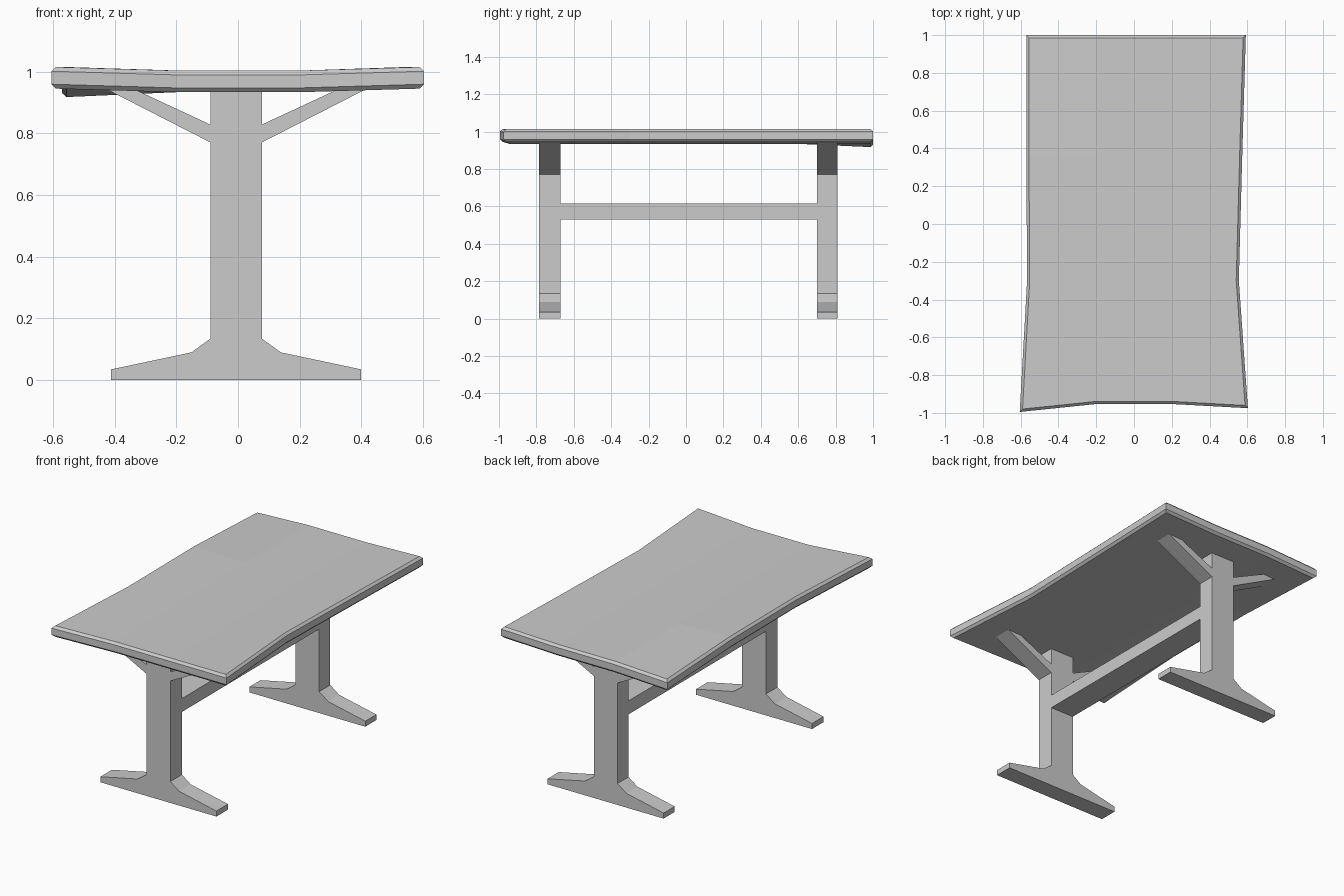
import bpy, bmesh

if "Cube" in bpy.data.objects:
    bpy.data.objects.remove(bpy.data.objects["Cube"])

CX = -0.006  # centre line of the supports


def finish(bm, name):
    bmesh.ops.recalc_face_normals(bm, faces=bm.faces[:])
    mesh = bpy.data.meshes.new(name)
    bm.to_mesh(mesh)
    bm.free()
    ob = bpy.data.objects.new(name, mesh)
    bpy.context.collection.objects.link(ob)
    return ob


def extrude_profile(name, half, y0, y1):
    """Mirror a half profile in x/z and extrude it along y."""
    pts = half + [(-x, z) for x, z in reversed(half)]
    bm = bmesh.new()
    face = bm.faces.new([bm.verts.new((CX + x, y0, z)) for x, z in pts])
    ext = bmesh.ops.extrude_face_region(bm, geom=[face])
    verts = [v for v in ext["geom"] if isinstance(v, bmesh.types.BMVert)]
    bmesh.ops.translate(bm, verts=verts, vec=(0, y1 - y0, 0))
    return finish(bm, name)


# Trestle supports: splayed foot, post and two diagonal braces in one profile
support = [(0.405, 0), (0.405, 0.035), (0.145, 0.09), (0.083, 0.135),
           (0.083, 0.77), (0.425, 0.945), (0.335, 0.945), (0.083, 0.828),
           (0.083, 0.945)]
extrude_profile("front_support", support, -0.785, -0.67)
extrude_profile("back_support", support, 0.70, 0.81)

# Stretcher between the posts
extrude_profile("stretcher", [(0.083, 0.53), (0.083, 0.615)], -0.67, 0.70)

# Worn tabletop: uneven slab, dished in the middle, one sagging back corner
rows = [
    [(-0.605, -0.995, 1.015), (-0.2, -0.953, 1.003), (0.2, -0.953, 1.003), (0.603, -0.975, 1.015)],
    [(-0.566, -0.3, 1.015), (-0.2, -0.3, 1.003), (0.2, -0.3, 1.003), (0.555, -0.3, 1.015)],
    [(-0.57, 0.36, 1.015), (-0.2, 0.36, 1.003), (0.2, 0.36, 1.003), (0.573, 0.36, 1.015)],
    [(-0.57, 1.0, 0.986), (-0.2, 1.0, 1.003), (0.2, 1.0, 1.003), (0.592, 1.0, 1.015)],
]
bm = bmesh.new()
grid = [[bm.verts.new(p) for p in row] for row in rows]
for j in range(3):
    for i in range(3):
        bm.faces.new((grid[j][i], grid[j][i + 1], grid[j + 1][i + 1], grid[j + 1][i]))
rim = [e for e in bm.edges if e.is_boundary]
ext = bmesh.ops.extrude_face_region(bm, geom=bm.faces[:], use_keep_orig=True)
low = [g for g in ext["geom"] if isinstance(g, bmesh.types.BMVert)]
bmesh.ops.translate(bm, verts=low, vec=(0, 0, -0.07))
bmesh.ops.recalc_face_normals(bm, faces=bm.faces[:])
# Chamfer the upper and lower rims only
side = [f for f in bm.faces if abs(f.normal.z) < 0.5]
side_set = set(side)
edges = [e for e in bm.edges
         if len(e.link_faces) == 2 and sum(f in side_set for f in e.link_faces) == 1]
bmesh.ops.bevel(bm, geom=edges, offset=0.014, segments=1, profile=0.5, affect='EDGES')
finish(bm, "tabletop")
